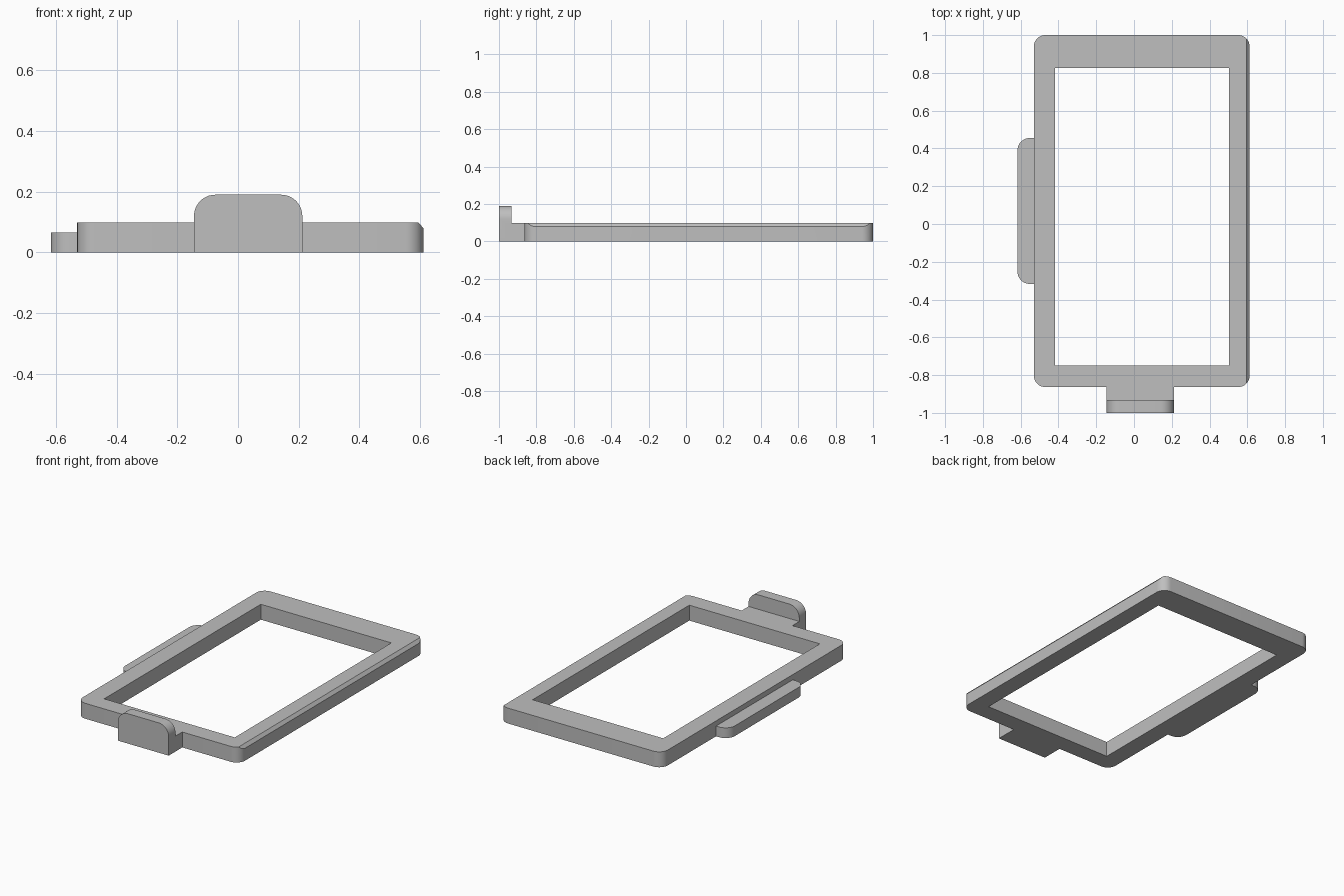
import bpy, bmesh, math
from mathutils import Vector

cube = bpy.data.objects.get("Cube")
if cube:
    bpy.data.objects.remove(cube, do_unlink=True)

grey = bpy.data.materials.new("plain_grey")
grey.use_nodes = True
colour = (0.52, 0.52, 0.52, 1)
grey.diffuse_color = colour
grey.node_tree.nodes["Principled BSDF"].inputs["Base Color"].default_value = colour


def block(name, low, high, radius=0, axis=2, picks=lambda p: True):
    """Box between two corners; edges along the axis that pass the test are rounded."""
    low, high = Vector(low), Vector(high)
    bm = bmesh.new()
    bmesh.ops.create_cube(bm, size=1)
    for v in bm.verts:
        v.co = Vector((low[i] + (v.co[i] + 0.5) * (high[i] - low[i]) for i in range(3)))
    if radius:
        edges = []
        for e in bm.edges:
            a, b = e.verts[0].co, e.verts[1].co
            if abs((a - b).normalized()[axis]) > 0.9 and picks((a + b) / 2):
                edges.append(e)
        bmesh.ops.bevel(bm, geom=edges, offset=radius, segments=10,
                        profile=0.5, affect='EDGES')
    bmesh.ops.recalc_face_normals(bm, faces=bm.faces)
    mesh = bpy.data.meshes.new(name)
    bm.to_mesh(mesh)
    bm.free()
    mesh.materials.append(grey)
    obj = bpy.data.objects.new(name, mesh)
    bpy.context.collection.objects.link(obj)
    return obj


def combine(target, tool, operation):
    """Apply a boolean and discard the tool."""
    mod = target.modifiers.new("combine", 'BOOLEAN')
    mod.object, mod.operation, mod.solver = tool, operation, 'EXACT'
    bpy.context.view_layer.objects.active = target
    bpy.ops.object.modifier_apply(modifier=mod.name)
    bpy.data.objects.remove(tool, do_unlink=True)


# Outer frame with rounded corners
frame = block("frame", (-0.53, -0.863, 0), (0.612, 1, 0.098), 0.06)

# Sloping cut along the top of the +x side
bm = bmesh.new()
bm.from_mesh(frame.data)
cut = bmesh.ops.bisect_plane(bm, geom=bm.verts[:] + bm.edges[:] + bm.faces[:],
                             plane_co=(0.595, 0, 0.098), plane_no=(0.019, 0, 0.017),
                             clear_outer=True)
rim = [g for g in cut["geom_cut"] if isinstance(g, bmesh.types.BMEdge)]
bmesh.ops.holes_fill(bm, edges=rim, sides=0)
bmesh.ops.recalc_face_normals(bm, faces=bm.faces)
bm.to_mesh(frame.data)
bm.free()

# Rectangular opening
combine(frame, block("opening", (-0.417, -0.75, -0.1), (0.502, 0.825, 0.2)), 'DIFFERENCE')

# Front ledge and its upright lip with rounded top corners
ledge = block("front_ledge", (-0.145, -0.96, 0), (0.212, -0.82, 0.098))
lip = block("front_lip", (-0.145, -1, 0), (0.212, -0.932, 0.19), 0.07,
            axis=1, picks=lambda p: p.z > 0.1)
combine(frame, ledge, 'UNION')
combine(frame, lip, 'UNION')

# Low side tab with rounded outer corners
tab = block("side_tab", (-0.617, -0.317, 0), (-0.48, 0.455, 0.065), 0.065,
            picks=lambda p: p.x < -0.55)
combine(frame, tab, 'UNION')

bpy.ops.object.select_all(action='DESELECT')
frame.select_set(True)
bpy.context.view_layer.objects.active = frame
bpy.ops.object.shade_smooth_by_angle(angle=math.radians(30))
